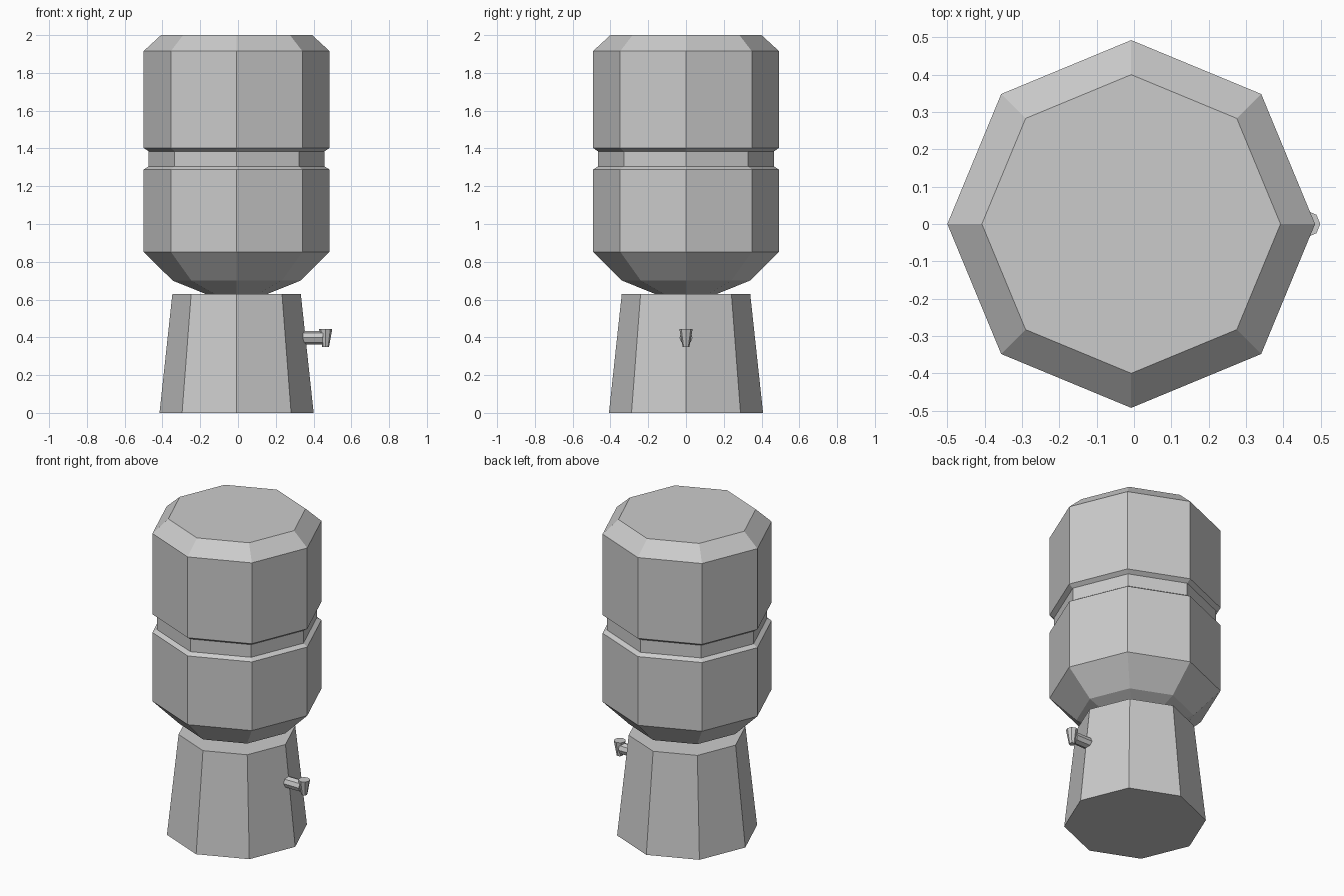
import bpy, bmesh
from math import cos, sin, pi
from mathutils import Matrix

if "Cube" in bpy.data.objects:
    bpy.data.objects.remove(bpy.data.objects["Cube"])

CX = -0.0075  # axis of the bottle and base


def lathe(name, profile, matrix, sides=8):
    """Closed faceted solid from (radius, height) pairs, bottom to top."""
    bm = bmesh.new()
    rings = [[bm.verts.new((r * cos(2 * pi * i / sides), r * sin(2 * pi * i / sides), z))
              for i in range(sides)] for r, z in profile]
    for a, b in zip(rings, rings[1:]):
        for i in range(sides):
            j = (i + 1) % sides
            bm.faces.new((a[i], a[j], b[j], b[i]))
    bm.faces.new(rings[0][::-1])
    bm.faces.new(rings[-1])
    mesh = bpy.data.meshes.new(name)
    bm.to_mesh(mesh)
    bm.free()
    obj = bpy.data.objects.new(name, mesh)
    obj.matrix_world = matrix
    bpy.context.collection.objects.link(obj)
    return obj


axis = Matrix.Translation((CX, 0, 0))

# Tapered stand
lathe("base", [(0.408, 0), (0.34, 0.63)], axis)

# Water bottle with shoulder, grooved waist and chamfered top
lathe("bottle", [(0.152, 0.625), (0.338, 0.70), (0.4925, 0.853), (0.4925, 1.288),
                 (0.466, 1.305), (0.466, 1.385), (0.4925, 1.403), (0.4925, 1.915),
                 (0.40, 2.0)], axis)

# Tap: horizontal pipe and tapered nozzle
lathe("tap_pipe", [(0.035, 0.32), (0.035, 0.45)],
      Matrix.Translation((0, 0, 0.398)) @ Matrix.Rotation(pi / 2, 4, 'Y'))
lathe("tap_nozzle", [(0.018, 0.35), (0.035, 0.443)], Matrix.Translation((0.464, 0, 0)))
